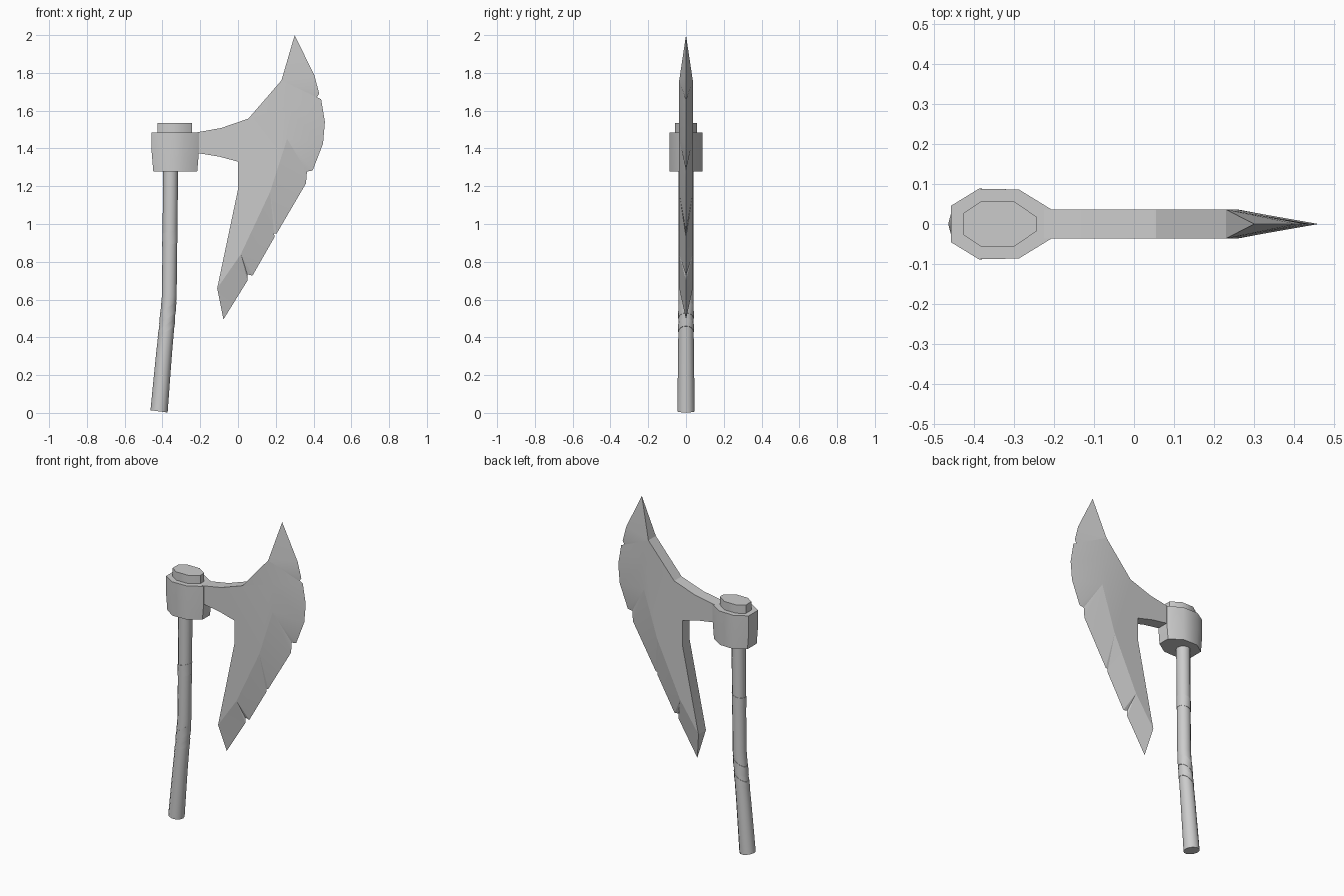
import bpy, bmesh, math
from mathutils import Vector

cube = bpy.data.objects.get("Cube")
if cube:
    bpy.data.objects.remove(cube, do_unlink=True)

GREY = (0.6, 0.6, 0.6, 1)
grey = bpy.data.materials.new("plain grey")
grey.use_nodes = True
grey.diffuse_color = GREY
grey.node_tree.nodes["Principled BSDF"].inputs["Base Color"].default_value = GREY


def finish(bm, name, angle):
    bmesh.ops.recalc_face_normals(bm, faces=bm.faces)
    mesh = bpy.data.meshes.new(name)
    bm.to_mesh(mesh)
    bm.free()
    obj = bpy.data.objects.new(name, mesh)
    bpy.context.collection.objects.link(obj)
    mesh.materials.append(grey)
    bpy.ops.object.select_all(action='DESELECT')
    obj.select_set(True)
    bpy.context.view_layer.objects.active = obj
    bpy.ops.object.shade_smooth_by_angle(angle=math.radians(angle))
    return obj


def loft(name, rings, angle=35):
    """Skin a list of equal rings and cap both ends."""
    bm = bmesh.new()
    loops = [[bm.verts.new(p) for p in ring] for ring in rings]
    n = len(loops[0])
    for a, b in zip(loops, loops[1:]):
        for i in range(n):
            j = (i + 1) % n
            bm.faces.new((a[i], a[j], b[j], b[i]))
    bm.faces.new(loops[0])
    bm.faces.new(loops[-1])
    return finish(bm, name, angle)


# Blade: flat cheek bounded by back outline and ridge, ground down to a thin edge
HALF = 0.036
tip, heel = (0.30, 2.0), (-0.077, 0.495)
back = [(0, 1.183), (0, 1.33), (-0.10, 1.357), (-0.23, 1.378),
        (-0.23, 1.483), (-0.09, 1.508), (0.055, 1.558)]
ridge = [(0.23, 1.76), (0.255, 1.62), (0.26, 1.45), (0.17, 1.17), (0.015, 0.84), (-0.11, 0.66)]
edge = [tip, (0.405, 1.785), (0.43, 1.69), (0.41, 1.66), (0.44, 1.66),
        (0.46, 1.54), (0.45, 1.425), (0.395, 1.283), (0.365, 1.278), (0.36, 1.215),
        (0.205, 0.95), (0.177, 0.95), (0.193, 0.93), (0.077, 0.727),
        (0.05, 0.733), (0.05, 0.70), heel]

bm = bmesh.new()
edge_v = [bm.verts.new((x, 0, z)) for x, z in edge]
outlines = []
for side in (-HALF, HALF):
    ridge_v = [bm.verts.new((x, side, z)) for x, z in ridge]
    back_v = [bm.verts.new((x, side, z)) for x, z in back]
    bm.faces.new(ridge_v + back_v)
    # zip the ridge and the cutting edge together by nearest height
    i = j = 0
    while i < len(ridge) - 1 or j < len(edge) - 1:
        more_ridge = i < len(ridge) - 1
        more_edge = j < len(edge) - 1
        if more_edge and (not more_ridge or edge[j + 1][1] >= ridge[i + 1][1] - 0.04):
            bm.faces.new((ridge_v[i], edge_v[j], edge_v[j + 1]))
            j += 1
        else:
            bm.faces.new((ridge_v[i], edge_v[j], ridge_v[i + 1]))
            i += 1
    outlines.append([ridge_v[-1]] + back_v + [ridge_v[0]])
# rear walls and the two pointed ends
front, rear = outlines
for k in range(len(front) - 1):
    bm.faces.new((front[k], front[k + 1], rear[k + 1], rear[k]))
bm.faces.new((front[-1], rear[-1], edge_v[0]))
bm.faces.new((front[0], rear[0], edge_v[-1]))
finish(bm, "blade", 12)


# Eight-sided socket and the peg that shows above it
def octagon(half, z, squeeze=1.0):
    pts = half + [(x, -y) for x, y in reversed(half)]
    return [(-0.335 + (x + 0.335) * squeeze, y, z) for x, y in pts]


socket = [(-0.457, 0.045), (-0.387, 0.088), (-0.287, 0.086), (-0.207, 0.037)]
peg = [(-0.425, 0.027), (-0.38, 0.057), (-0.30, 0.057), (-0.243, 0.018)]
loft("socket", [octagon(socket, 1.277, 0.93), octagon(socket, 1.38), octagon(socket, 1.484)])
loft("handle_peg", [octagon(peg, 1.45), octagon(peg, 1.535)])

# Handle: round shaft that bends toward the butt
path = [(-0.418, 0.008, 0.046), (-0.405, 0.16, 0.044), (-0.391, 0.32, 0.042),
        (-0.376, 0.47, 0.040), (-0.364, 0.62, 0.039), (-0.360, 0.95, 0.039),
        (-0.357, 1.30, 0.040)]
SIDES = 12


def centre(z):
    for (x0, z0, r0), (x1, z1, r1) in zip(path, path[1:]):
        if z <= z1:
            t = (z - z0) / (z1 - z0)
            return x0 + t * (x1 - x0), r0 + t * (r1 - r0)
    return path[-1][0], path[-1][2]


def shaft_ring(z, slant=0.0, extra=0.0):
    ring = []
    for k in range(SIDES):
        a = math.tau * k / SIDES
        h = z + slant * math.cos(a)
        x, r = centre(h)
        ring.append((x + (r + extra) * math.cos(a), (r + extra) * math.sin(a), h))
    return ring


loft("handle", [shaft_ring(z, -0.006 if z < 0.3 else 0) for x, z, r in path], 40)

# Thin slanted wraps around the grip
for k, (low, high, slant) in enumerate([(0.89, 0.96, 0.01), (0.50, 0.56, 0.03), (0.43, 0.47, 0.03)]):
    loft("grip_wrap_%d" % (k + 1),
         [shaft_ring(low, slant, 0.0015), shaft_ring(high, slant, 0.0015)], 40)
